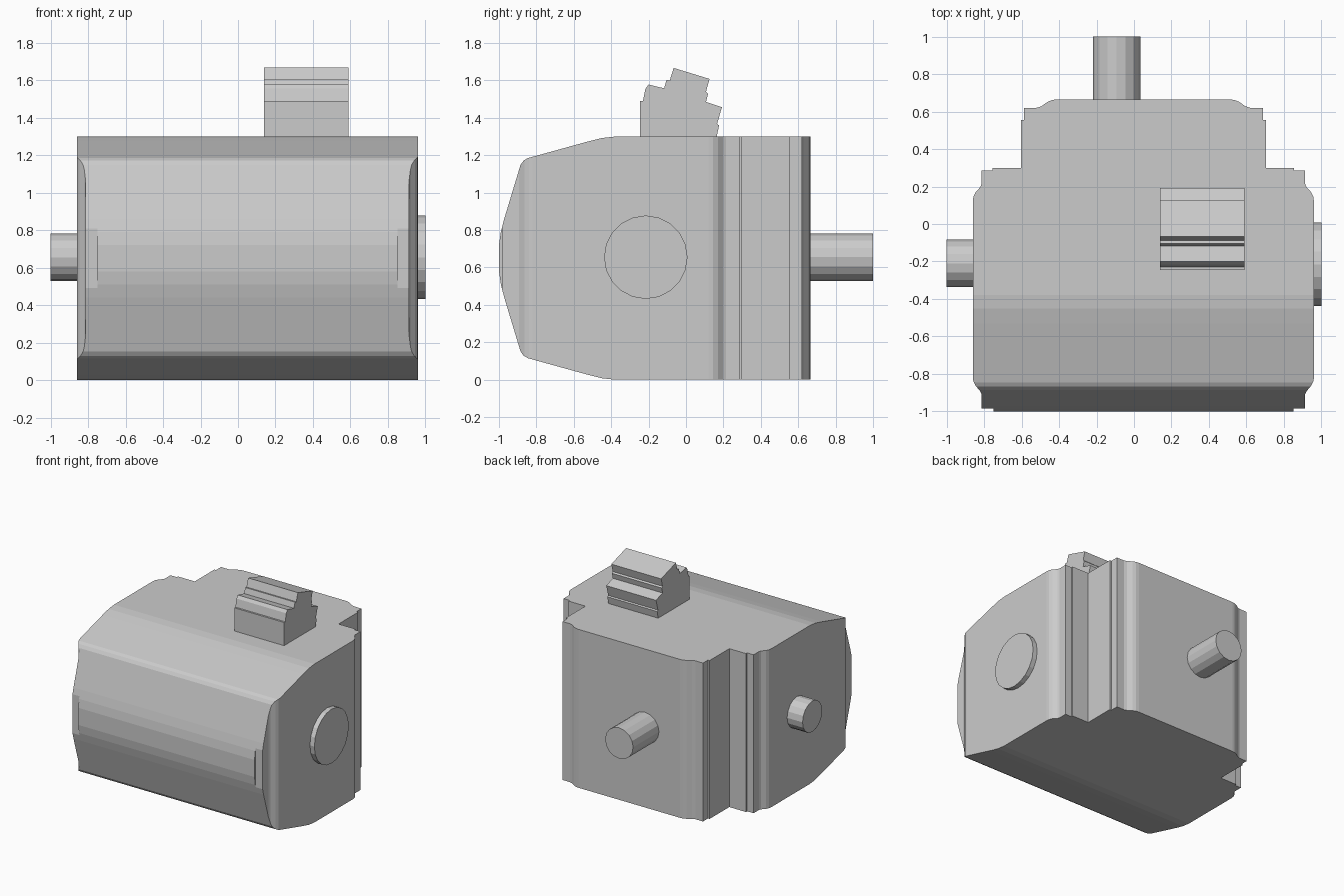
import bpy, bmesh, math
from mathutils import Matrix

if "Cube" in bpy.data.objects:
    bpy.data.objects.remove(bpy.data.objects["Cube"])


def prism(name, points, to3d, lo, hi):
    """Extrude a 2D outline between two levels along the remaining axis."""
    bm = bmesh.new()
    low = [bm.verts.new(to3d(u, v, lo)) for u, v in points]
    high = [bm.verts.new(to3d(u, v, hi)) for u, v in points]
    bm.faces.new(low)
    bm.faces.new(high)
    n = len(points)
    for i in range(n):
        j = (i + 1) % n
        bm.faces.new((low[i], low[j], high[j], high[i]))
    bmesh.ops.recalc_face_normals(bm, faces=bm.faces)
    return finish(name, bm)


def finish(name, bm):
    mesh = bpy.data.meshes.new(name)
    bm.to_mesh(mesh)
    bm.free()
    ob = bpy.data.objects.new(name, mesh)
    bpy.context.collection.objects.link(ob)
    return ob


def peg(name, center, radius, length, axis, sides):
    """Cylinder lying along x or y."""
    rot = Matrix.Rotation(math.pi / 2, 4, 'Y' if axis == 'X' else 'X')
    bm = bmesh.new()
    bmesh.ops.create_cone(bm, cap_ends=True, segments=sides, radius1=radius,
                          radius2=radius, depth=length,
                          matrix=Matrix.Translation(center) @ rot)
    return finish(name, bm)


# Body: stepped plan outline (half width, y), mirrored about x = 0.05
MID_X = 0.05
plan = [(0.80, -1.1), (0.80, -0.985), (0.863, -0.985), (0.863, -0.91),
        (0.87, -0.893), (0.895, -0.863), (0.907, -0.84), (0.91, -0.82),
        (0.91, 0.12), (0.907, 0.145), (0.895, 0.17), (0.87, 0.197),
        (0.863, 0.215), (0.863, 0.285), (0.805, 0.285), (0.805, 0.30),
        (0.653, 0.30), (0.653, 0.555), (0.638, 0.555), (0.638, 0.62),
        (0.57, 0.62), (0.545, 0.628), (0.51, 0.652), (0.485, 0.662),
        (0.46, 0.665)]
outline = [(MID_X + w, y) for w, y in plan] + \
          [(MID_X - w, y) for w, y in reversed(plan)]
body = prism("body", outline, lambda x, y, z: (x, y, z), -0.2, 1.5)

# Side silhouette (y, height from mid), mirrored about z = 0.65
half = [(1.2, 0.65), (-0.38, 0.65), (-0.45, 0.642), (-0.53, 0.622),
        (-0.845, 0.535), (-0.868, 0.522), (-0.885, 0.498), (-0.972, 0.21),
        (-0.99, 0.14), (-1.0, 0.07)]
side = [(y, 0.65 + h) for y, h in half] + \
       [(y, 0.65 - h) for y, h in reversed(half)]
cutter = prism("side_cutter", side, lambda y, z, x: (x, y, z), -1.3, 1.3)

mod = body.modifiers.new("side_shape", 'BOOLEAN')
mod.operation = 'INTERSECT'
mod.solver = 'EXACT'
mod.object = cutter
bpy.context.view_layer.objects.active = body
body.select_set(True)
bpy.ops.object.modifier_apply(modifier=mod.name)
bpy.data.objects.remove(cutter, do_unlink=True)

# Ridged grip on top
grip = [(-0.245, 1.29), (-0.245, 1.49), (-0.23, 1.49), (-0.217, 1.555),
        (-0.20, 1.578), (-0.117, 1.558), (-0.104, 1.603), (-0.087, 1.60),
        (-0.066, 1.667), (0.126, 1.608), (0.107, 1.54), (0.118, 1.53),
        (0.107, 1.485), (0.192, 1.457), (0.166, 1.367), (0.177, 1.36),
        (0.162, 1.29)]
prism("top_grip", grip, lambda y, z, x: (x, y, z), 0.138, 0.59)

# Connector pegs and side disc
peg("left_peg", (-0.92, -0.21, 0.655), 0.127, 0.16, 'X', 16)
peg("back_peg", (-0.093, 0.82, 0.655), 0.127, 0.36, 'Y', 16)
peg("right_disc", (0.97, -0.215, 0.655), 0.223, 0.06, 'X', 20)
